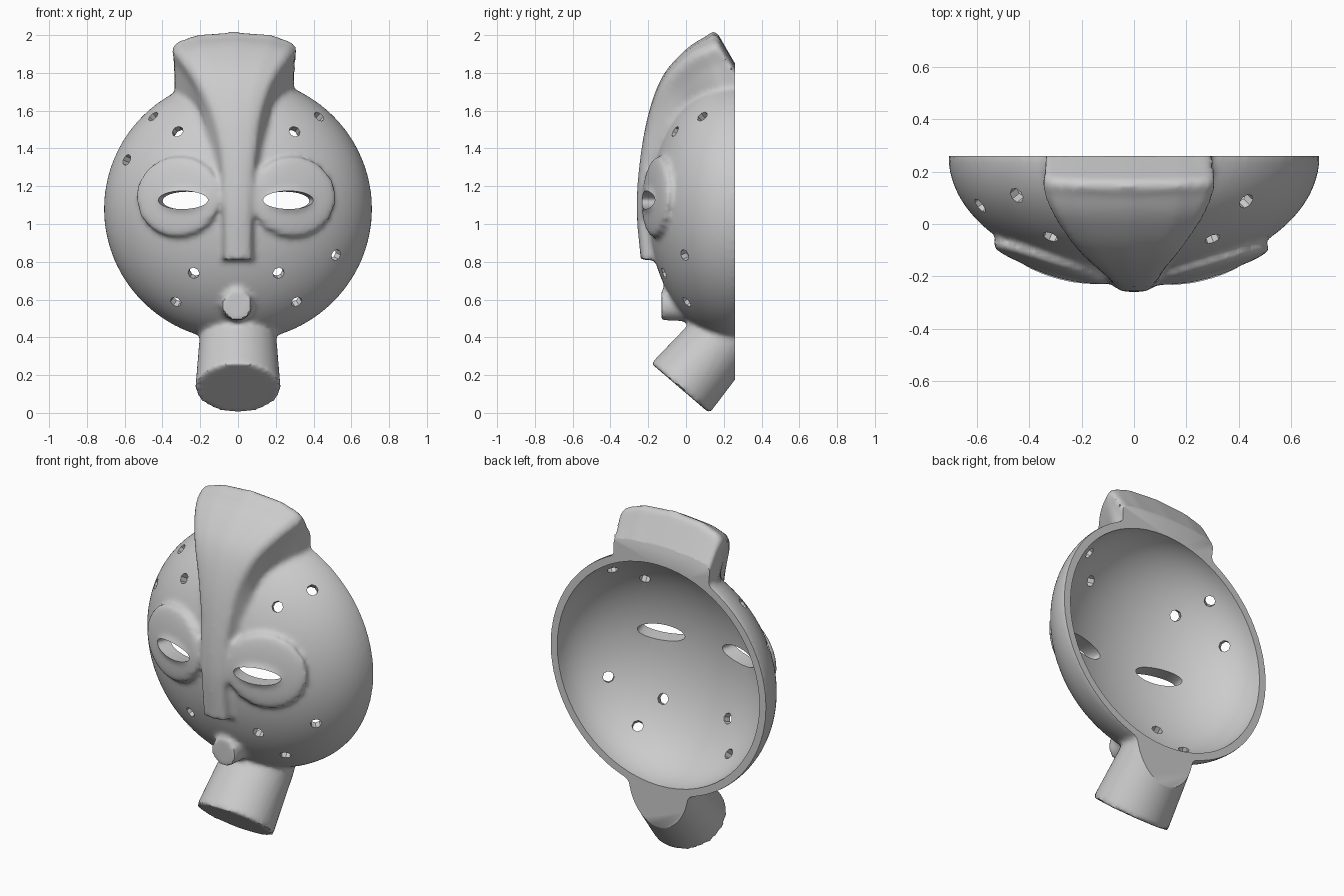
import bpy, bmesh, math
from mathutils import Vector, Matrix

if "Cube" in bpy.data.objects:
    bpy.data.objects.remove(bpy.data.objects["Cube"])

CENTRE = Vector((0, 0.26, 1.08))          # middle of the open back
RADII = Vector((0.71, 0.46, 0.70))        # outer half-ellipsoid of the face
SHIFT = -0.012                            # features sit slightly off centre
scene = bpy.context.scene
solid = bmesh.new()                       # all solid parts, fused later
cutters = []


def trs(loc, rot=Matrix(), scale=(1, 1, 1)):
    return Matrix.Translation(loc) @ rot @ Matrix.Diagonal((*scale, 1))


def new_object(name, bm):
    me = bpy.data.meshes.new(name)
    bm.to_mesh(me)
    bm.free()
    ob = bpy.data.objects.new(name, me)
    scene.collection.objects.link(ob)
    return ob


def cutter(name, bm):
    bmesh.ops.recalc_face_normals(bm, faces=bm.faces)
    ob = new_object(name, bm)
    ob.hide_render = True
    cutters.append(ob)


def ellipsoid(bm, loc, radii, rot=Matrix(), seg=48):
    bmesh.ops.create_uvsphere(bm, u_segments=seg, v_segments=seg // 2, radius=1,
                              matrix=trs(loc, rot, radii))
    return bm


def cone(bm, loc, rot, r1, r2, depth, seg=32, scale=(1, 1, 1)):
    bmesh.ops.create_cone(bm, cap_ends=True, segments=seg, radius1=r1, radius2=r2,
                          depth=depth, matrix=trs(loc, rot, scale))
    return bm


def on_face(x, z):
    """Point on the face surface and a frame with x sideways, z outwards."""
    dx, dz = x / RADII.x, (z - CENTRE.z) / RADII.z
    y = CENTRE.y - RADII.y * math.sqrt(1 - dx * dx - dz * dz)
    n = Vector((x / RADII.x**2, (y - CENTRE.y) / RADII.y**2,
                (z - CENTRE.z) / RADII.z**2)).normalized()
    side = Vector((0, 0, 1)).cross(n).normalized()
    rot = Matrix((side, n.cross(side), n)).transposed().to_4x4()
    return Vector((x, y, z)), rot


def spline(a, b, c, d, t):
    return [0.5 * (2 * q + (r - p) * t + (2 * p - 5 * q + 4 * r - s) * t * t
                   + (3 * q - p - 3 * r + s) * t**3) for p, q, r, s in zip(a, b, c, d)]


# face bowl, with the unused back half squashed flat
ellipsoid(solid, CENTRE, RADII, seg=96)
for v in solid.verts:
    if v.co.y > CENTRE.y:
        v.co.y = CENTRE.y + (v.co.y - CENTRE.y) * .25

# nose flaring into the crest: y, z, front half width, base half width, corner drop
keys = [(-.24, .81, .075, .10, .02), (-.262, 1.08, .08, .112, .025), (-.243, 1.35, .095, .13, .03),
        (-.195, 1.6, .135, .16, .03), (-.12, 1.79, .205, .20, .035), (0, 1.925, .285, .27, .045),
        (.10, 1.99, .325, .31, .06), (.17, 2.005, .33, .315, .07), (.30, 1.78, .32, .305, .03)]
rows = []
for i in range(len(keys) - 1):
    k = [keys[max(0, min(len(keys) - 1, i + j))] for j in (-1, 0, 1, 2)]
    steps = 1 if i == len(keys) - 2 else 5
    rows += [spline(*k, s / steps) for s in range(steps)]
rows.append(keys[-1])
rings = []
for y, z, wf, wb, drop in rows:
    front = Vector((0, y, z))
    base = front.lerp(Vector((0, .3, .8 + .35 * (z - .8))), .5)
    inward = (base - front).normalized()
    dx = -.02 * max(0, min(1, (z - 1.4) / .4))
    half = [(wb, base), (wb, front + inward * (drop + .10)), (wf, front + inward * (drop + .02)),
            (wf * .92, front + inward * drop * .8), (wf * .6, front + inward * drop * .25)]
    pts = [p + Vector((w + dx, 0, 0)) for w, p in half] + [front + Vector((dx, 0, 0))]
    pts += [p + Vector((dx - w, 0, 0)) for w, p in reversed(half)]
    rings.append([solid.verts.new(p) for p in pts])
for a, b in zip(rings, rings[1:]):
    for i in range(len(a)):
        j = (i + 1) % len(a)
        solid.faces.new((a[i], a[j], b[j], b[i]))
solid.faces.new(rings[0])
solid.faces.new(rings[-1])

# slanted neck
axis = Vector((0, .65, .76)).normalized()
tilt = Matrix.Rotation(-math.atan2(axis.y, axis.z), 4, 'X')
cone(solid, Vector((0, -.03, .13)) + axis * .28, tilt, .226, .19, .56, 48, (1, .9, 1))

# hollow inside and flat back
cutter("hollow", ellipsoid(bmesh.new(), CENTRE + Vector((0, .002, 0)), (.665, .42, .655), seg=64))
bm = bmesh.new()
bmesh.ops.create_cube(bm, size=4, matrix=Matrix.Translation((0, 2.26, 1)))
cutter("back_plane", bm)

# round mouth tube
along_y = Matrix.Rotation(math.pi / 2, 4, 'X')
cone(solid, (-.005, 0, .57), along_y, .09, .08, .26)
cutter("mouth_hole", cone(bmesh.new(), (-.005, -.05, .565), along_y, .053, .053, .5, 24))

# eyes and pierced holes on both sides
for s in (-1, 1):
    p, rot = on_face(s * .305 + SHIFT, 1.145)
    ellipsoid(solid, p, (.235, .215, .037), rot)
    p, rot = on_face(s * .27 + SHIFT, 1.125)
    ellipsoid(solid, p, (.16, .08, .06), rot)
    cutter("eye_slit", cone(bmesh.new(), p, rot, 1, 1, .4, 32, (.137, .048, 1)))
    for x, z in ((.44, 1.57), (.31, 1.49), (.58, 1.34), (.625, 1.075),
                 (.53, .835), (.225, .74), (.32, .587)):
        p, rot = on_face(s * x - .01, z)
        cutter("pierced_hole", cone(bmesh.new(), p, rot, .031, .031, .22, 8))

# fuse the solid parts and soften the joints
bmesh.ops.recalc_face_normals(solid, faces=solid.faces)
bmesh.ops.triangulate(solid, faces=solid.faces)
mask = new_object("mask", solid)


def bake():
    """Mesh of the mask with its modifiers applied."""
    dg = bpy.context.evaluated_depsgraph_get()
    return bpy.data.meshes.new_from_object(mask.evaluated_get(dg))


m = mask.modifiers.new("fuse", 'REMESH')
m.mode, m.voxel_size = 'VOXEL', .016
m = mask.modifiers.new("soften", 'SMOOTH')
m.factor, m.iterations = .5, 4
mesh = bake()
mask.modifiers.clear()
mask.data = mesh

# carve one cutter at a time, with a second solver as a fallback
for ob in cutters:
    before = len(mask.data.polygons)
    for solver in ('MANIFOLD', 'FLOAT'):
        m = mask.modifiers.new("carve", 'BOOLEAN')
        m.operation, m.object, m.solver = 'DIFFERENCE', ob, solver
        mesh = bake()
        mask.modifiers.clear()
        if len(mesh.polygons) not in (0, before):
            mask.data = mesh
            break
for ob in cutters:
    bpy.data.objects.remove(ob)

bpy.context.view_layer.objects.active = mask
mask.select_set(True)
bpy.ops.object.shade_smooth_by_angle(angle=math.radians(40))
